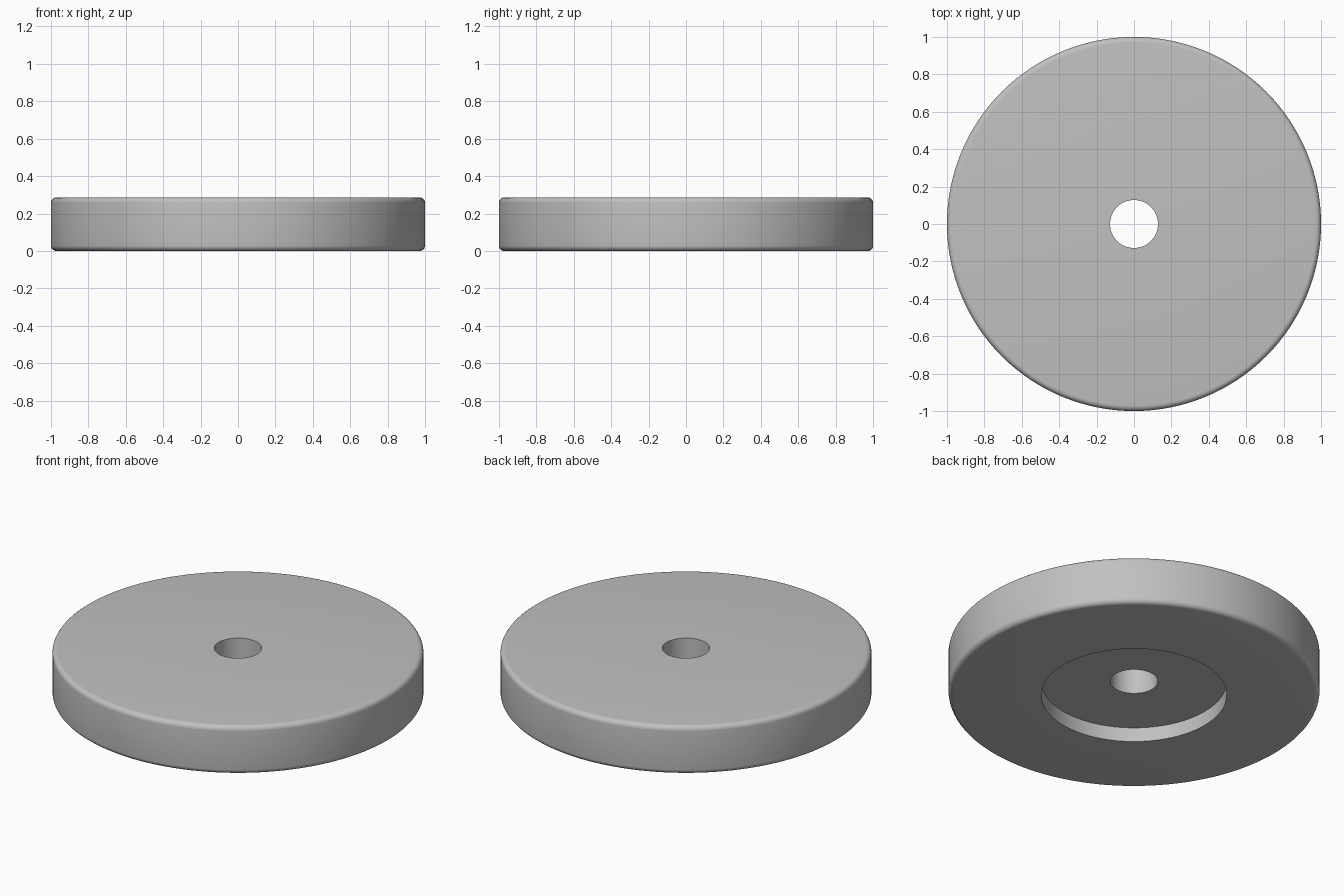
import bpy
import bmesh
from math import pi, sin, cos, radians
from mathutils import Vector

default = bpy.data.objects.get("Cube")
if default:
    bpy.data.objects.remove(default, do_unlink=True)

RADIUS, HEIGHT, FILLET = 1.0, 0.286, 0.029
BORE, RECESS, DEPTH = 0.128, 0.5, 0.085
SEGMENTS, FILLET_STEPS = 128, 6

# Plain grey material
grey = bpy.data.materials.new("plain_grey")
grey.use_nodes = True
colour = (0.53, 0.53, 0.53, 1)
grey.diffuse_color = colour
grey.node_tree.nodes["Principled BSDF"].inputs["Base Color"].default_value = colour


def fillet(z, start):
    """Quarter round at the rim, centred at height z."""
    angles = [start + pi / 2 * i / FILLET_STEPS for i in range(FILLET_STEPS + 1)]
    return [(RADIUS - FILLET + FILLET * cos(a), z + FILLET * sin(a)) for a in angles]


# Closed cross-section: recess underneath, rounded rim, through bore
profile = [(BORE, DEPTH), (RECESS, DEPTH), (RECESS, 0)]
profile += fillet(FILLET, -pi / 2)
profile += fillet(HEIGHT - FILLET, 0)
profile += [(BORE, HEIGHT)]

# Revolve the section into the disc
bm = bmesh.new()
verts = [bm.verts.new((r, 0, z)) for r, z in profile]
edges = [bm.edges.new((a, b)) for a, b in zip(verts, verts[1:] + verts[:1])]
bmesh.ops.spin(bm, geom=verts + edges, cent=Vector(), axis=Vector((0, 0, 1)),
               angle=2 * pi, steps=SEGMENTS, use_duplicate=False)
bmesh.ops.remove_doubles(bm, verts=bm.verts, dist=0.0001)
bmesh.ops.recalc_face_normals(bm, faces=bm.faces)
mesh = bpy.data.meshes.new("disc")
bm.to_mesh(mesh)
bm.free()
mesh.materials.append(grey)

disc = bpy.data.objects.new("disc", mesh)
bpy.context.collection.objects.link(disc)
bpy.context.view_layer.objects.active = disc
disc.select_set(True)
bpy.ops.object.shade_smooth_by_angle(angle=radians(30))
